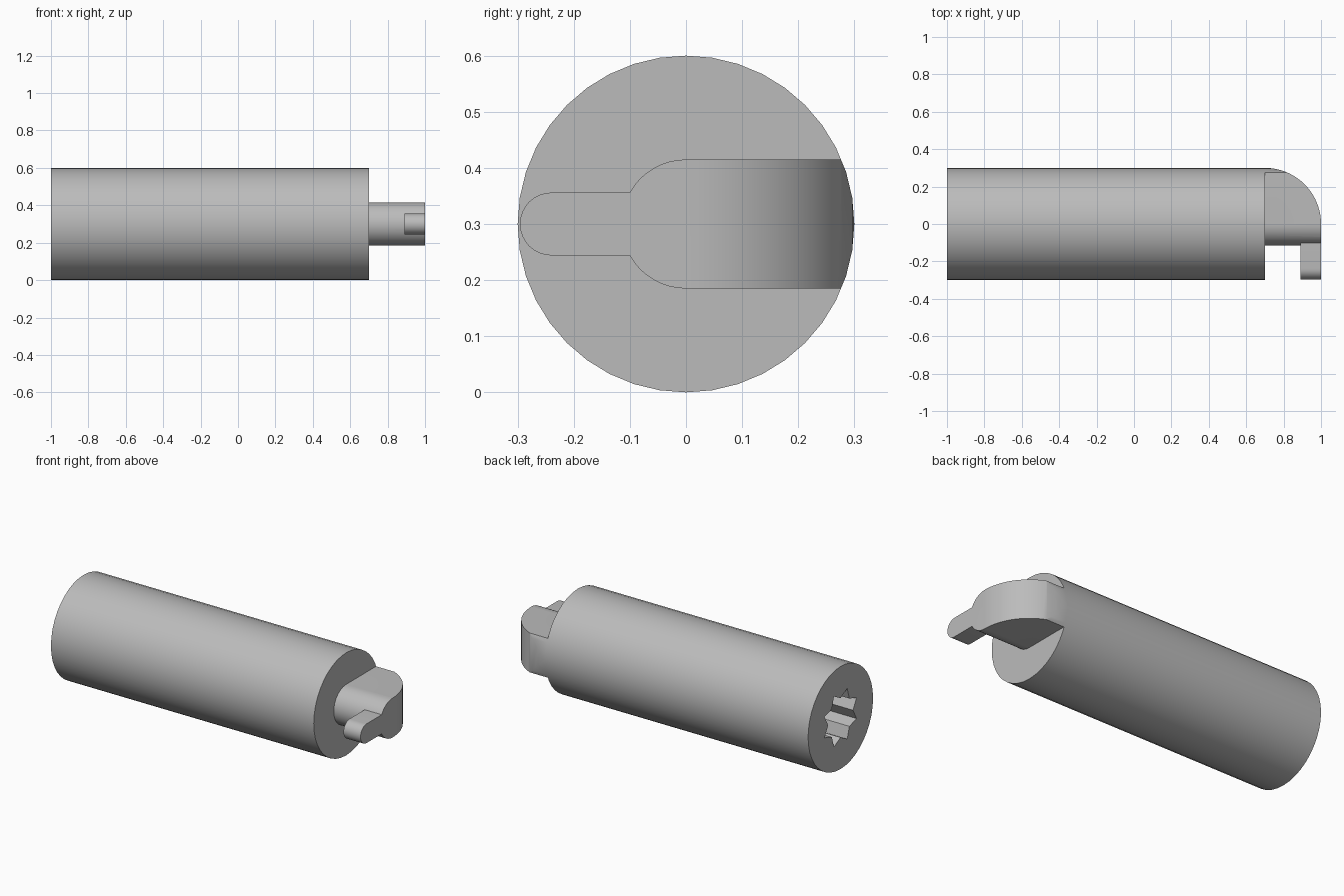
import bpy, bmesh
from math import sin, cos, pi, radians
from mathutils import Vector

cube = bpy.data.objects.get("Cube")
if cube:
    bpy.data.objects.remove(cube, do_unlink=True)

metal = bpy.data.materials.new("grey metal")
metal.use_nodes = True
grey = (0.5, 0.5, 0.5, 1)
metal.diffuse_color = grey
metal.node_tree.nodes["Principled BSDF"].inputs["Base Color"].default_value = grey

R = 0.3          # barrel radius and axis height
SHOULDER = 0.7   # where the barrel ends and the tail begins


def arc(cu, cv, r, a0, a1, n):
    """Points along an arc, angles in degrees."""
    return [(cu + r * cos(radians(a0 + (a1 - a0) * i / n)),
             cv + r * sin(radians(a0 + (a1 - a0) * i / n))) for i in range(n + 1)]


def prism(name, profile, lo, hi, axis="X"):
    """Extrude a profile: (y, z) along X or (x, y) along Z."""
    bm = bmesh.new()
    place = (lambda u, v: (lo, u, v)) if axis == "X" else (lambda u, v: (u, v, lo))
    face = bm.faces.new([bm.verts.new(place(u, v)) for u, v in profile])
    geom = bmesh.ops.extrude_face_region(bm, geom=[face])["geom"]
    step = Vector((hi - lo, 0, 0)) if axis == "X" else Vector((0, 0, hi - lo))
    bmesh.ops.translate(bm, vec=step,
                        verts=[g for g in geom if isinstance(g, bmesh.types.BMVert)])
    bmesh.ops.recalc_face_normals(bm, faces=bm.faces)
    mesh = bpy.data.meshes.new(name)
    bm.to_mesh(mesh)
    bm.free()
    mesh.materials.append(metal)
    obj = bpy.data.objects.new(name, mesh)
    bpy.context.collection.objects.link(obj)
    return obj


def carve(obj, cutter, operation):
    """Apply a boolean and discard the cutter."""
    mod = obj.modifiers.new("carve", "BOOLEAN")
    mod.operation, mod.object, mod.solver = operation, cutter, "EXACT"
    bpy.context.view_layer.objects.active = obj
    bpy.ops.object.modifier_apply(modifier=mod.name)
    bpy.data.objects.remove(cutter, do_unlink=True)


# Barrel with a star-shaped key socket in its end
circle = arc(0, R, R, 0, 360, 40)[:-1]
barrel = prism("barrel", circle, -1, SHOULDER)
star = []
for i in range(16):
    r = 0.16 if i % 2 else 0.115
    a = pi * i / 8
    star.append((r * cos(a), R + r * sin(a)))
carve(barrel, prism("socket_cutter", star, -1.1, -0.7), "DIFFERENCE")

# Tail cam: round-nosed slab trimmed to the barrel and rounded at its back corner
slab = arc(0, R, 0.115, 90, 270, 24) + [(0.35, R - 0.115), (0.35, R + 0.115)]
cam = prism("tail_cam", slab, SHOULDER, 1)
carve(cam, prism("round_cutter", circle, SHOULDER - 0.1, 1.1), "INTERSECT")
corner = arc(SHOULDER, 0, R, 0, 90, 20) + [(0.6, R), (0.6, -0.2), (1, -0.2)]
carve(cam, prism("corner_cutter", corner, 0, 0.6, "Z"), "INTERSECT")

# Finger projecting from the nose of the cam
finger = prism("finger", arc(-0.24, R, 0.056, 90, 270, 16)
               + [(-0.1, R - 0.056), (-0.1, R + 0.056)], 0.89, 1)

# Smooth round sides, crisp edges
for obj in (barrel, cam, finger):
    bpy.ops.object.select_all(action="DESELECT")
    obj.select_set(True)
    bpy.context.view_layer.objects.active = obj
    bpy.ops.object.shade_smooth_by_angle(angle=radians(30))
